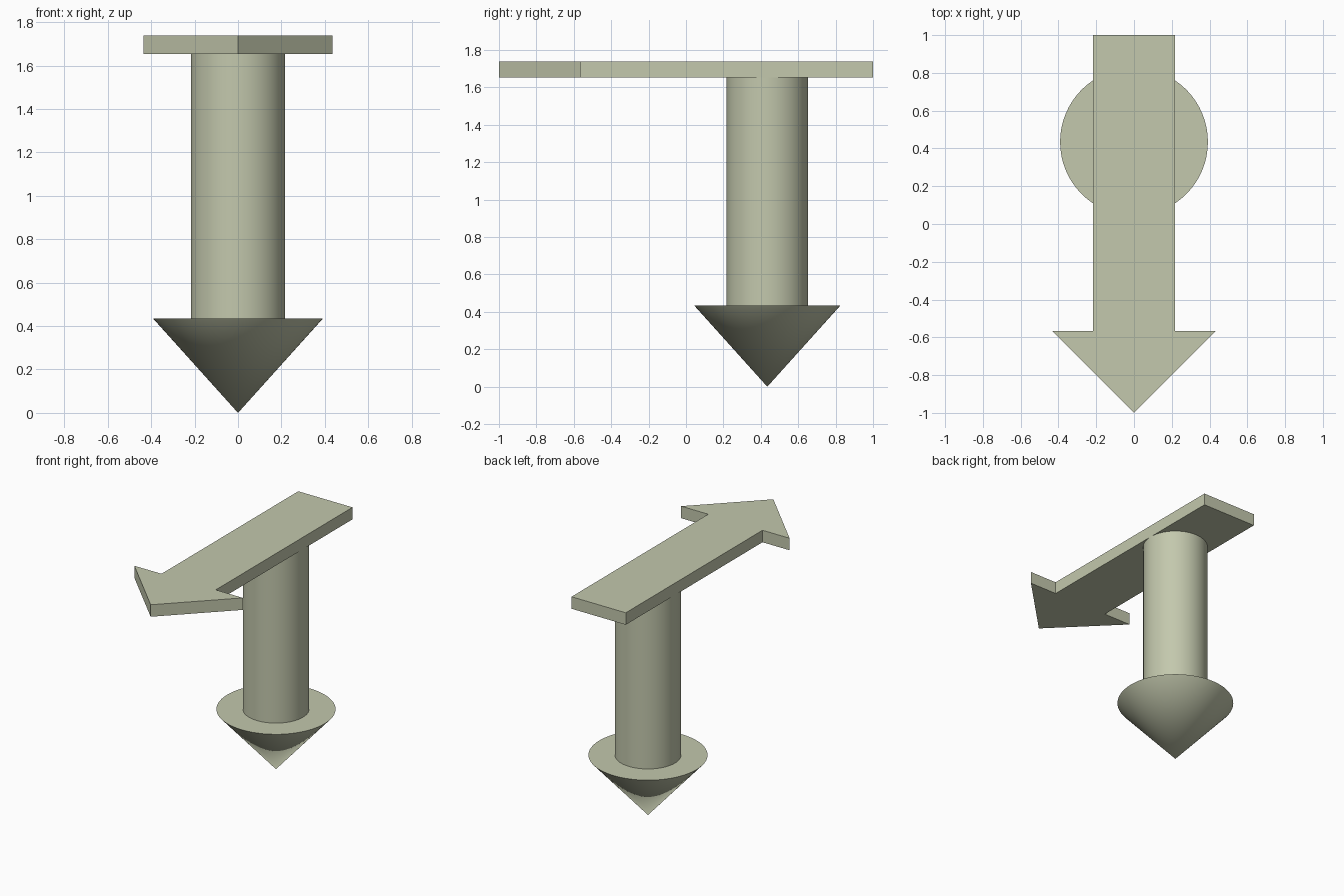
import bpy
import bmesh
import math

cube = bpy.data.objects.get("Cube")
if cube:
    bpy.data.objects.remove(cube, do_unlink=True)

U = 2 / 4.6            # one design unit; the flat arrow is 4.6 units long
POST_Y = U             # axis of the standing arrow
HEAD_H = U             # height of the cone head
PLATE_Z = 3.8 * U      # underside of the flat arrow
PLATE_T = 0.2 * U

sage = bpy.data.materials.new("sage_green")
sage.use_nodes = True
colour = (0.546, 0.578, 0.418, 1)
sage.diffuse_color = colour
sage.node_tree.nodes["Principled BSDF"].inputs["Base Color"].default_value = colour


def round_part(name, r_bottom, r_top, z0, z1):
    """Smooth cone or cylinder standing on the post axis."""
    bpy.ops.mesh.primitive_cone_add(
        vertices=64, radius1=r_bottom, radius2=r_top, depth=z1 - z0,
        location=(0, POST_Y, (z0 + z1) / 2))
    ob = bpy.context.object
    ob.name = name
    ob.data.materials.append(sage)
    bpy.ops.object.shade_smooth_by_angle(angle=math.radians(30))


# Standing arrow: cone point and round shaft
round_part("cone_point", 0, 0.9 * U, 0, HEAD_H)
round_part("round_shaft", 0.5 * U, 0.5 * U, HEAD_H, PLATE_Z)

# Flat arrow: half outline mirrored in x, then extruded upward
half = [(0.5 * U, 1), (0.5 * U, U - 1), (U, U - 1)]
outline = half + [(0, -1)] + [(-x, y) for x, y in reversed(half)]
bm = bmesh.new()
face = bm.faces.new([bm.verts.new((x, y, PLATE_Z)) for x, y in outline])
top = bmesh.ops.extrude_face_region(bm, geom=[face])["geom"]
bmesh.ops.translate(bm, vec=(0, 0, PLATE_T),
                    verts=[v for v in top if isinstance(v, bmesh.types.BMVert)])
bmesh.ops.recalc_face_normals(bm, faces=bm.faces)
mesh = bpy.data.meshes.new("flat_arrow")
bm.to_mesh(mesh)
bm.free()
mesh.materials.append(sage)
bpy.context.collection.objects.link(bpy.data.objects.new("flat_arrow", mesh))
